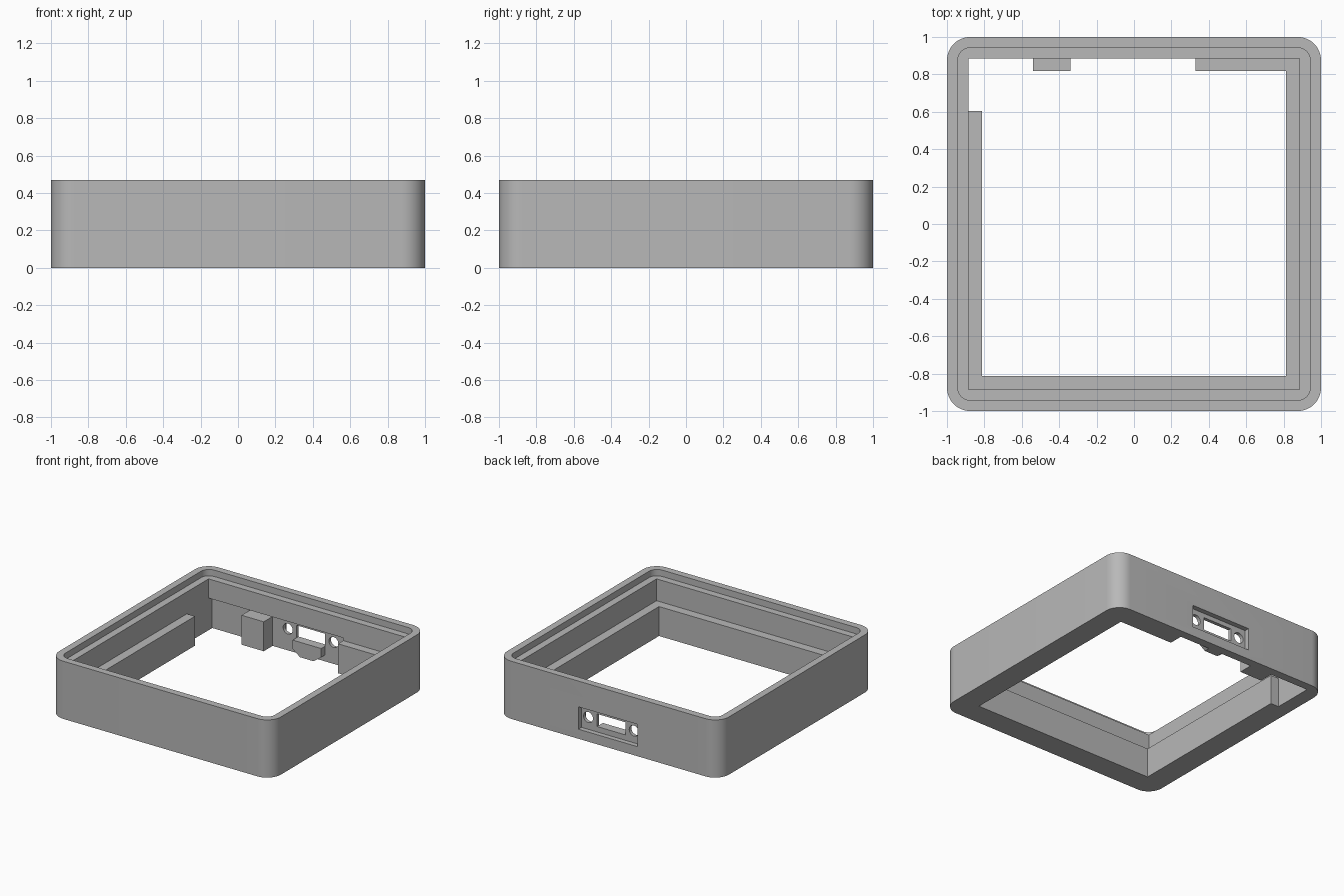
import bpy, bmesh, math
from mathutils import Vector

cube = bpy.data.objects.get("Cube")
if cube:
    bpy.data.objects.remove(cube, do_unlink=True)

H = 0.47          # overall height
IN = 0.885        # inner wall half width
LEDGE = 0.812     # ledge half width
LEDGE_Z = 0.24    # ledge height
NOTCH = 0.932     # depth of the board notch in the back wall

grey = bpy.data.materials.new("plain grey")
grey.use_nodes = True
grey.diffuse_color = (0.48, 0.48, 0.48, 1)
grey.node_tree.nodes["Principled BSDF"].inputs["Base Color"].default_value = (0.48, 0.48, 0.48, 1)


def prism(name, points, direction):
    """Closed solid made by sweeping a flat polygon along a direction."""
    bm = bmesh.new()
    face = bm.faces.new([bm.verts.new(p) for p in points])
    out = bmesh.ops.extrude_face_region(bm, geom=[face])
    moved = [g for g in out["geom"] if isinstance(g, bmesh.types.BMVert)]
    bmesh.ops.translate(bm, verts=moved, vec=Vector(direction))
    bmesh.ops.recalc_face_normals(bm, faces=bm.faces)
    mesh = bpy.data.meshes.new(name)
    bm.to_mesh(mesh)
    bm.free()
    mesh.materials.append(grey)
    obj = bpy.data.objects.new(name, mesh)
    bpy.context.collection.objects.link(obj)
    return obj


def box(name, x, y, z):
    pts = [(x[0], y[0], z[0]), (x[1], y[0], z[0]), (x[1], y[1], z[0]), (x[0], y[1], z[0])]
    return prism(name, pts, (0, 0, z[1] - z[0]))


def rounded_square(name, half, radius, z0, z1, steps=12):
    pts = []
    for q, (sx, sy) in enumerate([(1, 1), (-1, 1), (-1, -1), (1, -1)]):
        for i in range(steps + 1):
            a = math.pi / 2 * (q + i / steps)
            pts.append((sx * (half - radius) + radius * math.cos(a),
                        sy * (half - radius) + radius * math.sin(a), z0))
    return prism(name, pts, (0, 0, z1 - z0))


def screw_hole(name, x, z, r=0.043, n=24):
    pts = [(x + r * math.cos(2 * math.pi * i / n), 0.9,
            z + r * math.sin(2 * math.pi * i / n)) for i in range(n)]
    return prism(name, pts, (0, 0.2, 0))


def cut(target, cutter):
    mod = target.modifiers.new("cut", 'BOOLEAN')
    mod.operation = 'DIFFERENCE'
    mod.solver = 'EXACT'
    mod.object = cutter
    bpy.context.view_layer.objects.active = target
    bpy.ops.object.modifier_apply(modifier=mod.name)
    bpy.data.objects.remove(cutter, do_unlink=True)


# Outer frame with a stepped rim and a square opening
frame = rounded_square("frame", 1.0, 0.125, 0, H)
cut(frame, box("opening", (-IN, IN), (-IN, IN), (-0.1, 0.6)))
cut(frame, rounded_square("rim_recess", 0.943, 0.07, 0.418, 0.6))

# Board notch inside the back wall, open at the bottom
cut(frame, box("board_notch", (-IN, 0.33), (0.8, NOTCH), (-0.1, 0.262)))

# Connector pocket, slot and two screw holes
cut(frame, box("pocket", (-0.265, 0.27), (0.96, 1.1), (0.078, 0.26)))
cut(frame, box("slot", (-0.127, 0.13), (0.9, 1.1), (0.122, 0.225)))
for side in (-1, 1):
    cut(frame, screw_hole("hole", 0.003 + side * 0.206, 0.176))

# Inner ledges
z = (0, LEDGE_Z)
box("front_ledge", (-IN, IN), (-IN, -LEDGE), z)
box("left_ledge", (LEDGE, IN), (-LEDGE, IN), z)
box("right_ledge", (-IN, -LEDGE), (-LEDGE, 0.605), z)
box("back_ledge", (0.33, LEDGE), (LEDGE + 0.005, IN), z)
box("board_stop", (-0.54, -0.34), (LEDGE + 0.005, NOTCH), z)

# Connector support with bevelled lower corners
profile = [(-0.127, 0.122), (0.13, 0.122), (0.13, 0.05), (0.06, 0), (-0.06, 0), (-0.127, 0.05)]
prism("connector_support", [(x, IN, h) for x, h in profile], (0, NOTCH - IN, 0))

# Smooth the round corners, keep the edges sharp
bpy.ops.object.select_all(action='DESELECT')
frame.select_set(True)
bpy.context.view_layer.objects.active = frame
bpy.ops.object.shade_smooth_by_angle(angle=math.radians(30))
